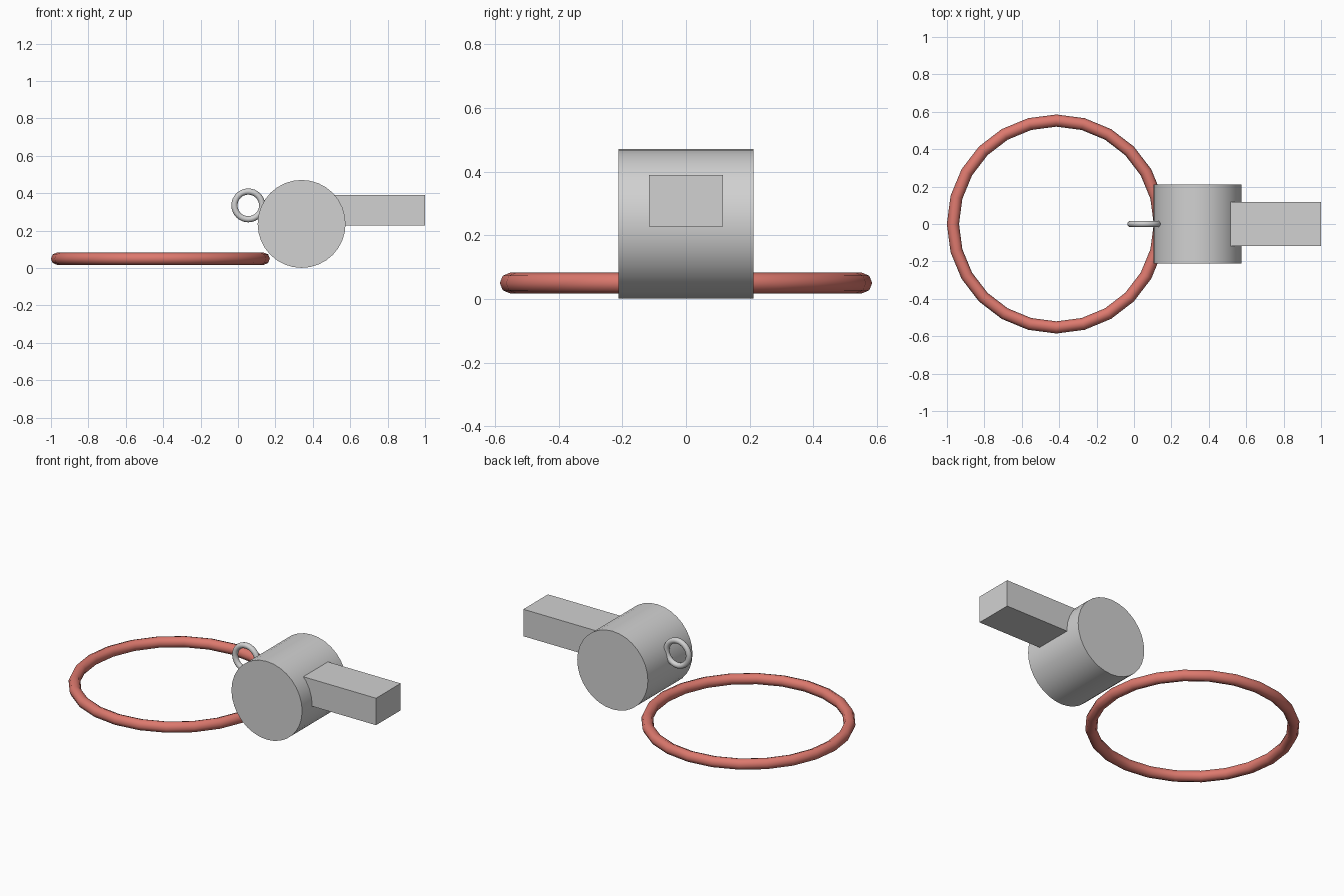
import bpy
import math

cube = bpy.data.objects.get("Cube")
if cube:
    bpy.data.objects.remove(cube, do_unlink=True)


def make_material(name, rgb):
    mat = bpy.data.materials.new(name)
    mat.use_nodes = True
    mat.diffuse_color = (*rgb, 1)
    mat.node_tree.nodes["Principled BSDF"].inputs["Base Color"].default_value = (*rgb, 1)
    return mat


def finish(name, mat, smooth_angle=None):
    obj = bpy.context.object
    obj.name = name
    obj.data.materials.append(mat)
    if smooth_angle:
        bpy.ops.object.shade_smooth_by_angle(angle=math.radians(smooth_angle))
    return obj


grey = make_material("light grey", (0.64, 0.64, 0.64))
red = make_material("coral red", (0.72, 0.19, 0.155))

# Round whistle chamber, lying along y
bpy.ops.mesh.primitive_cylinder_add(vertices=32, radius=0.235, depth=0.424,
                                    location=(0.34, 0, 0.236),
                                    rotation=(math.pi / 2, 0, 0))
finish("chamber", grey, 40)

# Rectangular mouthpiece, its inner end buried in the chamber
bpy.ops.mesh.primitive_cube_add(size=1, location=(0.715, 0, 0.309))
bpy.context.object.scale = (0.57, 0.234, 0.162)
bpy.ops.object.transform_apply(location=False, rotation=False, scale=True)
finish("mouthpiece", grey)

# Small upright loop on the back of the chamber
bpy.ops.mesh.primitive_torus_add(major_segments=32, minor_segments=12,
                                 major_radius=0.074, minor_radius=0.0165,
                                 location=(0.055, 0, 0.335),
                                 rotation=(math.pi / 2, 0, 0))
finish("loop", grey, 60)

# Large flat cord ring
bpy.ops.mesh.primitive_torus_add(major_segments=24, minor_segments=8,
                                 major_radius=0.553, minor_radius=0.0325,
                                 location=(-0.415, 0, 0.05))
finish("cord_ring", red, 60)
